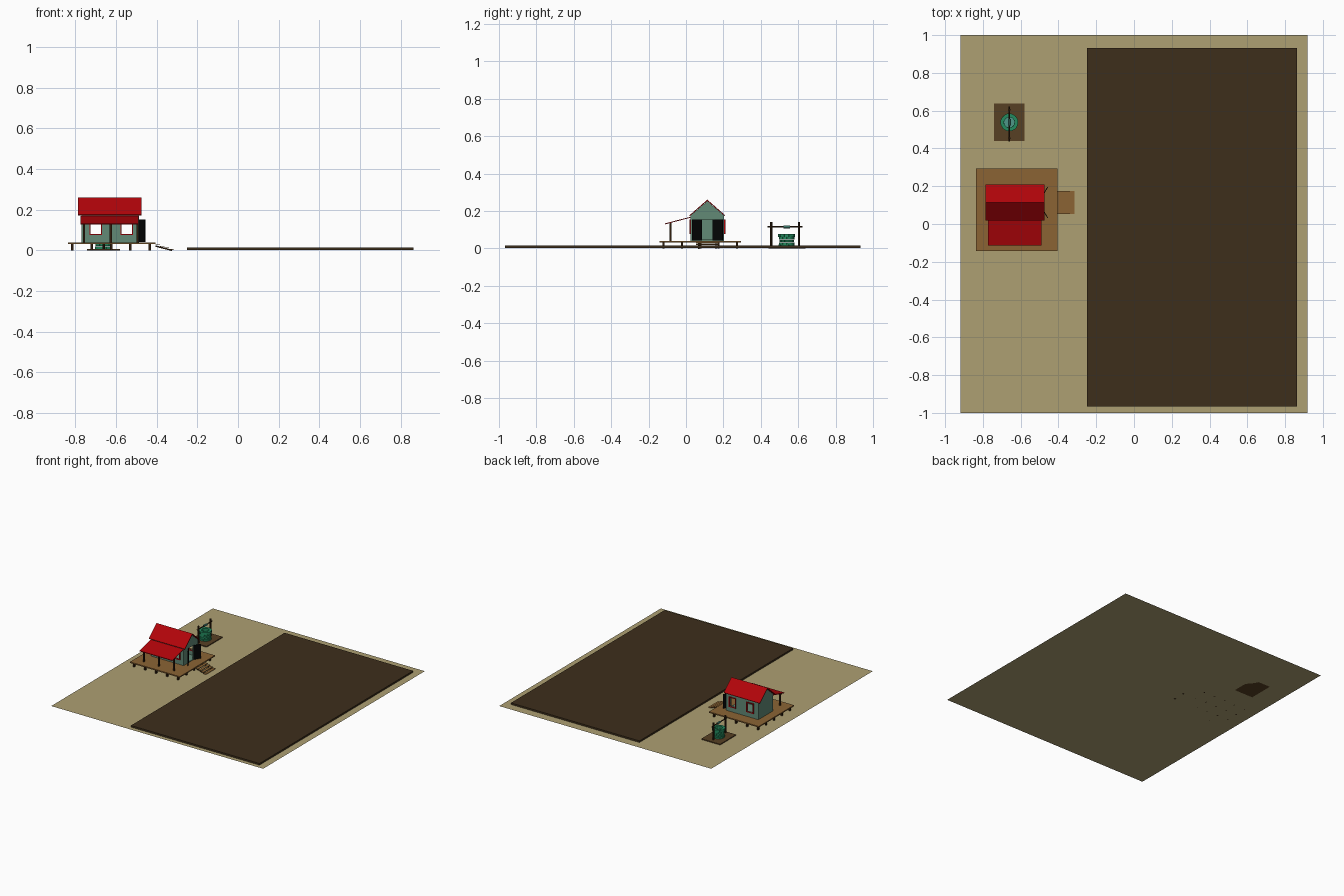
import bpy, bmesh, math
from mathutils import Matrix, Vector

if "Cube" in bpy.data.objects:
    bpy.data.objects.remove(bpy.data.objects["Cube"])


def mat(name, r, g, b):
    m = bpy.data.materials.new(name)
    m.diffuse_color = [(c / 255) ** 2.2 for c in (r, g, b)] + [1]
    m.use_nodes = True
    m.node_tree.nodes["Principled BSDF"].inputs["Base Color"].default_value = m.diffuse_color
    return m


SAND = mat("sand", 172, 158, 114)
SOIL = mat("soil", 64, 50, 33)
DECK = mat("deck_wood", 138, 100, 55)
DARK = mat("dark_wood", 52, 35, 20)
PLANK = mat("plank_wood", 88, 66, 40)
RED = mat("red", 176, 12, 18)
GREEN = mat("green_wall", 98, 136, 117)
BLACK = mat("door_black", 12, 14, 14)
STONE = mat("green_stone", 40, 138, 95)
TEAL = mat("teal", 80, 150, 135)


def make(name, bm, material):
    bmesh.ops.recalc_face_normals(bm, faces=bm.faces)
    me = bpy.data.meshes.new(name)
    bm.to_mesh(me)
    bm.free()
    ob = bpy.data.objects.new(name, me)
    bpy.context.collection.objects.link(ob)
    if material:
        me.materials.append(material)
    return ob


def add_box(bm, x, y, z, M=Matrix()):
    """Box from (min, max) ranges."""
    r = (x, y, z)
    c = Vector([(a + b) / 2 for a, b in r])
    s = Matrix.Diagonal([b - a for a, b in r] + [1])
    bmesh.ops.create_cube(bm, size=1, matrix=M @ Matrix.Translation(c) @ s)


def boxes(name, material, *specs):
    bm = bmesh.new()
    for s in specs:
        add_box(bm, *s)
    return make(name, bm, material)


def prism(name, material, profile, x0, x1):
    """Extrude a (y, z) profile along x."""
    bm = bmesh.new()
    f = bm.faces.new([bm.verts.new((x0, y, z)) for y, z in profile])
    g = bmesh.ops.extrude_face_region(bm, geom=[f])
    vs = [v for v in g["geom"] if isinstance(v, bmesh.types.BMVert)]
    bmesh.ops.translate(bm, verts=vs, vec=(x1 - x0, 0, 0))
    return make(name, bm, material)


def cylinder(name, material, centre, r, length, axis, sides=8):
    bm = bmesh.new()
    rot = Matrix.Rotation(math.pi / 2, 4, "X") if axis == "Y" else Matrix()
    bmesh.ops.create_cone(bm, cap_ends=True, segments=sides, radius1=r, radius2=r,
                          depth=length, matrix=Matrix.Translation(centre) @ rot)
    return make(name, bm, material)


def cut(ob, cutter):
    m = ob.modifiers.new("cut", "BOOLEAN")
    m.operation, m.solver, m.object = "DIFFERENCE", "EXACT", cutter
    bpy.context.view_layer.objects.active = ob
    bpy.ops.object.modifier_apply(modifier="cut")
    bpy.data.objects.remove(cutter)


# Ground and field
bm = bmesh.new()
bmesh.ops.create_grid(bm, x_segments=1, y_segments=1, size=1,
                      matrix=Matrix.Diagonal((0.918, 1, 1, 1)))
make("ground", bm, SAND)
boxes("field", SOIL, ((-0.25, 0.863), (-0.967, 0.933), (0.001, 0.014)))

# Deck on stilts
boxes("deck", DECK, ((-0.836, -0.405), (-0.142, 0.294), (0.031, 0.04)))
legs = []
for i in range(5):
    for j in range(5):
        x, y = -0.815 + i * 0.0953, -0.12 + j * 0.098
        legs.append(((x - 0.006, x + 0.006), (y - 0.006, y + 0.006), (0, 0.031)))
boxes("deck_legs", DARK, *legs)

# Stairs down towards the field
treads = []
for i in range(4):
    x, z = -0.405 + i * 0.0225, 0.03 - i * 0.0075
    treads.append(((x, x + 0.0215), (0.054, 0.174), (z - 0.004, z)))
boxes("stair_treads", DECK, *treads)
bm = bmesh.new()
slope = Matrix.Translation((-0.405, 0, 0.025)) @ Matrix.Rotation(math.atan2(0.023, 0.088), 4, "Y")
for y in (0.065, 0.157):
    add_box(bm, (0, 0.085), (y, y + 0.006), (-0.007, 0), slope)
make("stair_stringers", bm, DARK)

# House shell with window and door openings
MID = 0.114
house = prism("house_walls", GREEN, [(0.024, 0.04), (0.204, 0.04), (0.204, 0.175),
                                     (MID, 0.252), (0.024, 0.175)], -0.77, -0.488)
cut(house, prism("inside", None, [(0.032, 0.045), (0.196, 0.045), (0.196, 0.171),
                                  (MID, 0.242), (0.032, 0.171)], -0.762, -0.496))
WINDOWS = [(-0.725, -0.673), (-0.573, -0.522)]
WZ = (0.081, 0.15)
for w in WINDOWS:
    cut(house, boxes("opening", None, (w, (-0.1, 0.3), WZ)))
cut(house, boxes("opening", None, ((-0.52, -0.45), (0.084, 0.144), (0.046, 0.153))))

# Window frames, front and back
t = 0.005
frames = []
for a, b in WINDOWS:
    for y in ((0.018, 0.034), (0.194, 0.21)):
        frames += [((a - t, a), y, (WZ[0] - t, WZ[1] + t)), ((b, b + t), y, (WZ[0] - t, WZ[1] + t)),
                   ((a, b), y, (WZ[0] - t, WZ[0])), ((a, b), y, (WZ[1], WZ[1] + t))]
boxes("window_frames", RED, *frames)

# Open double doors
for name, s in (("left_door", -1), ("right_door", 1)):
    bm = bmesh.new()
    M = Matrix.Translation((-0.487, MID + s * 0.03, 0)) @ Matrix.Rotation(s * math.radians(60), 4, "Z")
    add_box(bm, (0, 0.06), (-0.002, 0.002), (0.042, 0.153), M)
    make(name, bm, BLACK)

# Main roof and porch roof
prism("main_roof", RED, [(0.02, 0.172), (MID, 0.253), (0.208, 0.172), (0.21, 0.176),
                         (MID, 0.26), (0.018, 0.176)], -0.786, -0.474)
prism("porch_roof", RED, [(-0.113, 0.128), (0.026, 0.164), (0.026, 0.169), (-0.113, 0.133)],
      -0.774, -0.49)
boxes("porch_posts", DARK, *[((x - 0.005, x + 0.005), (-0.088, -0.078), (0.04, 0.137))
                             for x in (-0.757, -0.626, -0.495)])
boxes("porch_beam", DARK, ((-0.77, -0.494), (-0.087, -0.079), (0.128, 0.135)))

# Well: plinth, staggered stone rings, posts, bar and spool
WX, WY = -0.66, 0.538
boxes("well_plinth", PLANK, ((-0.742, -0.58), (0.44, 0.638), (0.0, 0.007)))
bm = bmesh.new()
N = 12
for k, (r, z0, z1) in enumerate([(0.043, 0.007, 0.02), (0.04, 0.02, 0.033), (0.039, 0.033, 0.046),
                                 (0.04, 0.046, 0.06), (0.046, 0.06, 0.078)]):
    for i in range(N):
        M = Matrix.Translation((WX, WY, 0)) @ Matrix.Rotation((i + k % 2 / 2) * math.tau / N, 4, "Z")
        h = r * math.tan(math.pi / N) * 0.92
        add_box(bm, (0.027, r), (-h, h), (z0 + 0.0006, z1 - 0.0006), M)
make("well_stones", bm, STONE)
cylinder("well_water", TEAL, (WX, WY, 0.012), 0.03, 0.01, "Z", 12)
for n, y in (("front", 0.455), ("back", 0.604)):
    cylinder("well_post_" + n, DARK, (WX, y, 0.0725), 0.0065, 0.135, "Z")
cylinder("well_bar", DARK, (WX, 0.53, 0.115), 0.004, 0.186, "Y")
cylinder("well_rope_spool", TEAL, (WX, WY, 0.115), 0.008, 0.034, "Y")
